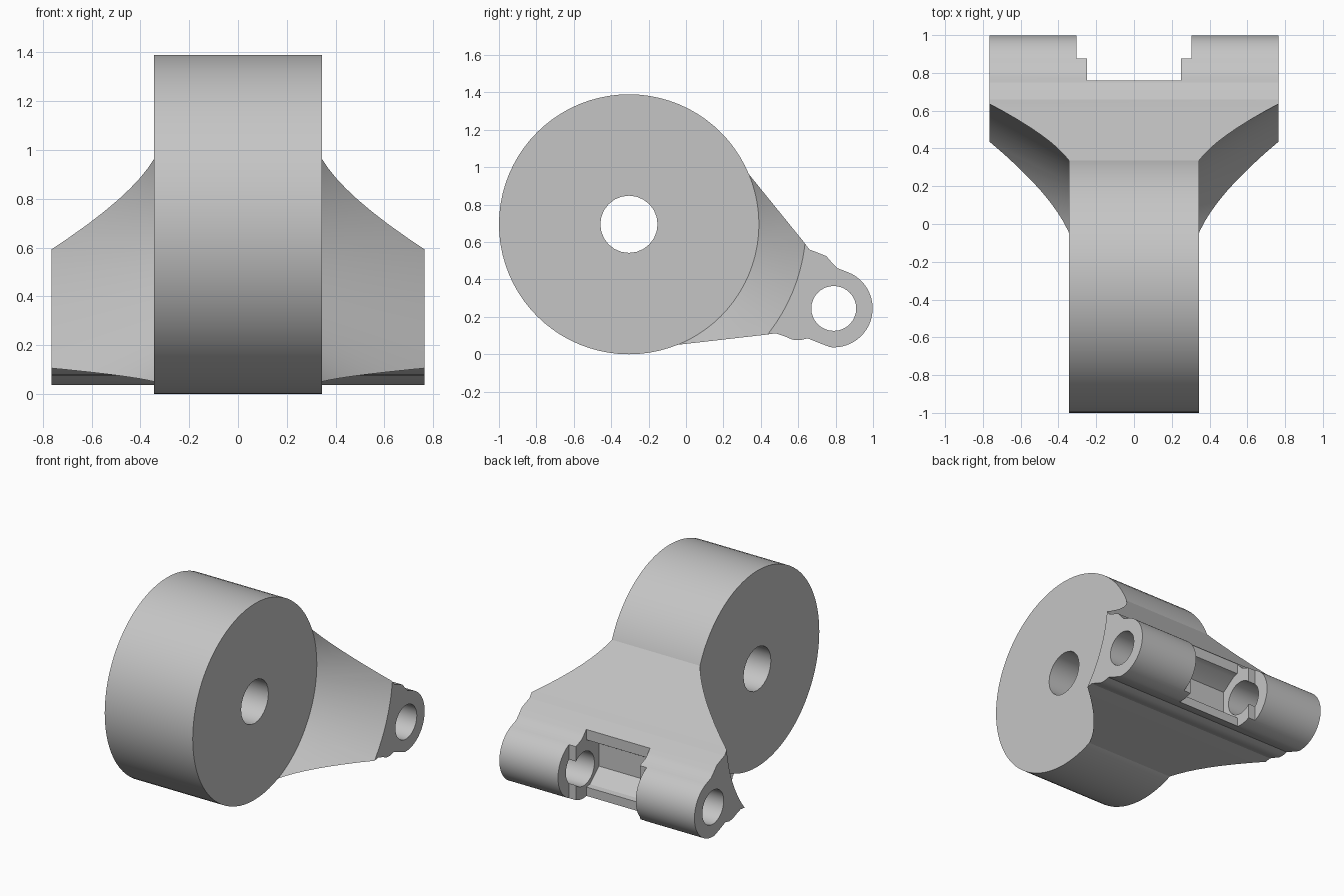
import bpy, bmesh, math
from mathutils import Matrix

if "Cube" in bpy.data.objects:
    bpy.data.objects.remove(bpy.data.objects["Cube"], do_unlink=True)

grey = bpy.data.materials.new("plain_grey")
grey.use_nodes = True
colour = (0.56, 0.56, 0.56, 1)
grey.diffuse_color = colour
grey.node_tree.nodes["Principled BSDF"].inputs["Base Color"].default_value = colour

DRUM_Y, DRUM_Z, DRUM_R, DRUM_HALF = -0.305, 0.695, 0.695, 0.345
PIN_Y, PIN_Z, LUG_R, PIN_R = 0.79, 0.245, 0.208, 0.12
ARM_HALF = 0.765


def finish(name, bm):
    bmesh.ops.recalc_face_normals(bm, faces=bm.faces)
    mesh = bpy.data.meshes.new(name)
    bm.to_mesh(mesh)
    bm.free()
    ob = bpy.data.objects.new(name, mesh)
    bpy.context.collection.objects.link(ob)
    mesh.materials.append(grey)
    return ob


def prism(name, profile, x0, x1):
    """Extrude a side profile of (y, z) points along x."""
    bm = bmesh.new()
    face = bm.faces.new([bm.verts.new((x0, y, z)) for y, z in profile])
    new = bmesh.ops.extrude_face_region(bm, geom=[face])["geom"]
    bmesh.ops.translate(bm, vec=(x1 - x0, 0, 0),
                        verts=[v for v in new if isinstance(v, bmesh.types.BMVert)])
    return finish(name, bm)


def arc(y, z, r, start=0, end=360, n=64):
    steps = n if end - start == 360 or start - end == 360 else n - 1
    angles = [math.radians(start + (end - start) * i / steps) for i in range(n)]
    return [(y + r * math.cos(a), z + r * math.sin(a)) for a in angles]


def box(name, x, y0, y1, z0, z1):
    return prism(name, [(y0, z0), (y1, z0), (y1, z1), (y0, z1)], -x, x)


def cone(name, side):
    """Flared cutter around the drum axis, widening away from the drum."""
    x0, x1 = DRUM_HALF - 0.01, ARM_HALF + 0.1
    radius = lambda x: DRUM_R + 0.6 * (x - DRUM_HALF)
    bm = bmesh.new()
    place = (Matrix.Translation((side * (x0 + x1) / 2, DRUM_Y, DRUM_Z))
             @ Matrix.Rotation(side * math.pi / 2, 4, 'Y'))
    bmesh.ops.create_cone(bm, cap_ends=True, segments=96, radius1=radius(x0),
                          radius2=radius(x1), depth=x1 - x0, matrix=place)
    return finish(name, bm)


def cut(ob, cutters):
    bpy.context.view_layer.objects.active = ob
    for cutter in cutters:
        mod = ob.modifiers.new("cut", 'BOOLEAN')
        mod.operation, mod.solver, mod.object = 'DIFFERENCE', 'EXACT', cutter
        bpy.ops.object.modifier_apply(modifier=mod.name)
        bpy.data.objects.remove(cutter, do_unlink=True)


def smooth(ob):
    bpy.ops.object.select_all(action='DESELECT')
    ob.select_set(True)
    bpy.context.view_layer.objects.active = ob
    bpy.ops.object.shade_smooth_by_angle(angle=math.radians(25))


# Drum with its axle hole
drum = prism("drum", arc(DRUM_Y, DRUM_Z, DRUM_R, n=80), -DRUM_HALF, DRUM_HALF)
cut(drum, [prism("axle_hole", arc(DRUM_Y, DRUM_Z, 0.153, n=24), -1, 1)])

# Arm outline: sloping top, rounded hinge end, stepped underside
top = [(0.33, 0.97), (0.63, 0.6), (0.66, 0.56), (0.7, 0.545), (0.75, 0.525),
       (0.78, 0.49), (0.81, 0.46)]
underside = [(0.7, 0.065), (0.65, 0.085), (0.61, 0.075), (0.57, 0.078),
             (0.53, 0.095), (0.48, 0.112), (0.43, 0.105), (-0.05, 0.05)]
outline = top + arc(PIN_Y, PIN_Z, LUG_R, 68, -95, 28) + underside
arm = prism("hinge_arm", outline, -ARM_HALF, ARM_HALF)

# Flared sides, pin hole, stepped gap between the lugs, and inner pocket
pocket = [(0.8, 0.45), (0.72, 0.43), (0.62, 0.36), (0.62, 0.2), (0.72, 0.11), (0.8, 0.1)]
cut(arm, [
    cone("flare_left", 1),
    cone("flare_right", -1),
    prism("pin_hole", arc(PIN_Y, PIN_Z, PIN_R, n=32), -1, 1),
    box("gap", 0.25, 0.76, 1.2, -0.2, 0.8),
    box("gap_step", 0.305, 0.875, 1.2, -0.2, 0.8),
    prism("pocket", pocket, -0.249, 0.249),
])

for part in (drum, arm):
    smooth(part)
